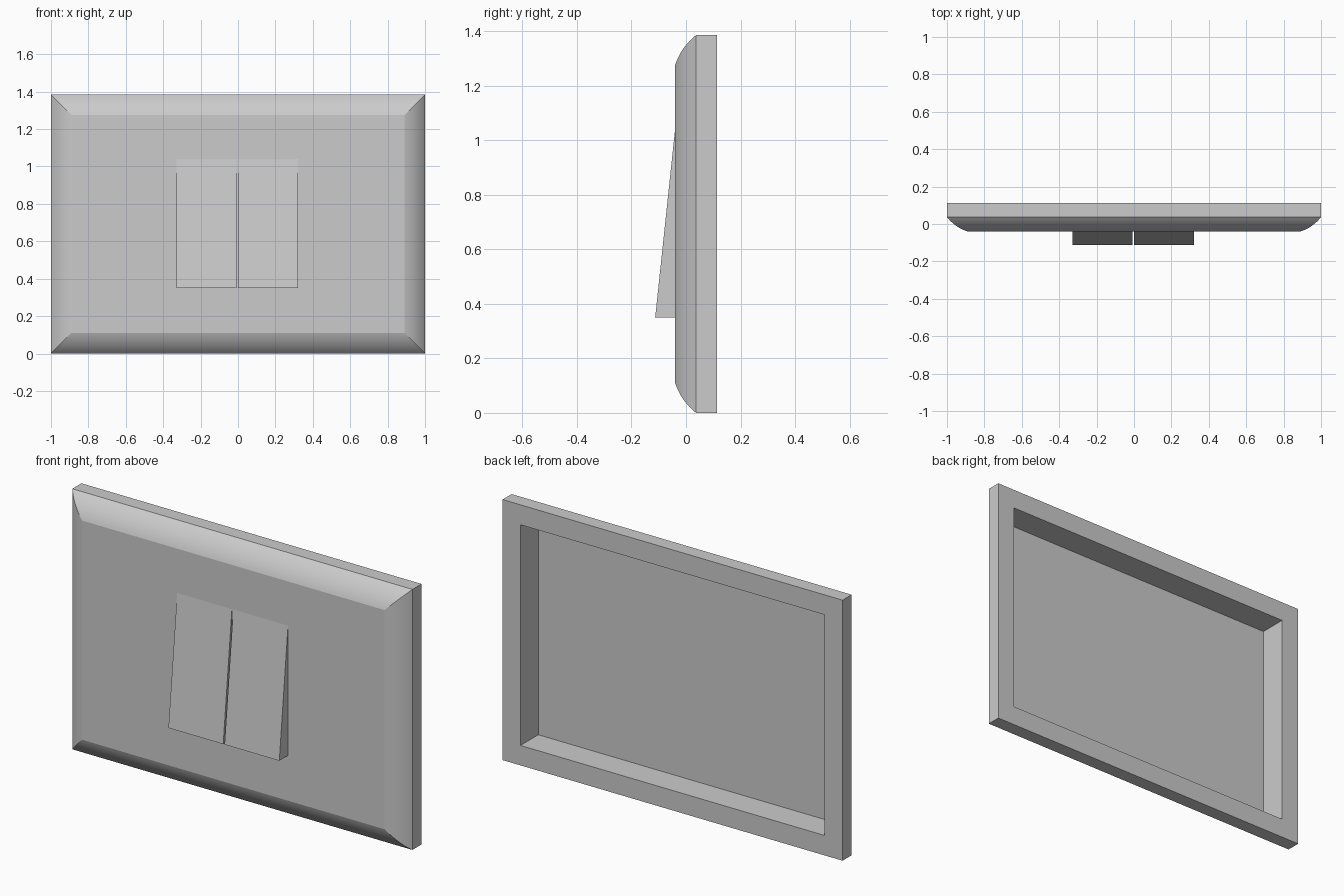
import bpy, bmesh, math

if "Cube" in bpy.data.objects:
    bpy.data.objects.remove(bpy.data.objects["Cube"])

HEIGHT = 1.385
FRONT, MID, BACK = -0.04, 0.037, 0.113   # depth levels of the plate
BORDER = 0.11


def ring(bm, inset, y):
    """Rectangular loop of vertices set in from the plate outline."""
    x, lo, hi = 1 - inset, inset, HEIGHT - inset
    return [bm.verts.new(p) for p in
            ((-x, y, lo), (x, y, lo), (x, y, hi), (-x, y, hi))]


def finish(bm, name):
    bmesh.ops.recalc_face_normals(bm, faces=bm.faces[:])
    me = bpy.data.meshes.new(name)
    bm.to_mesh(me)
    bm.free()
    ob = bpy.data.objects.new(name, me)
    bpy.context.collection.objects.link(ob)
    return ob


def arc(p, q, sagitta, steps):
    """Points on a shallow bulging curve from p to q (inset, depth)."""
    dx, dy = q[0] - p[0], q[1] - p[1]
    length = math.hypot(dx, dy)
    nx, ny = dy / length, -dx / length
    pts = []
    for i in range(steps + 1):
        t = i / steps
        b = 4 * sagitta * t * (1 - t)
        pts.append((p[0] + dx * t + nx * b, p[1] + dy * t + ny * b))
    return pts


# Wall plate: back recess, rim, curved front border with mitred corners
profile = [(BORDER - 0.004, FRONT + 0.004), (BORDER - 0.004, BACK), (0, BACK)]
profile += arc((0, MID), (BORDER, FRONT), 0.010, 10)
bm = bmesh.new()
rings = [ring(bm, *p) for p in profile]
for a, b in zip(rings, rings[1:]):
    for i in range(4):
        j = (i + 1) % 4
        bm.faces.new((a[i], a[j], b[j], b[i]))
bm.faces.new(rings[0])
bm.faces.new(rings[-1])
plate = finish(bm, "wall_plate")
bpy.context.view_layer.objects.active = plate
plate.select_set(True)
bpy.ops.object.shade_smooth_by_angle(angle=math.radians(14))
plate.select_set(False)


# Pair of wedge-shaped rocker switches
def rocker(name, x0, x1):
    bm = bmesh.new()
    side = [bm.verts.new((x0, y, z)) for y, z in
            ((FRONT, 0.35), (-0.113, 0.35), (FRONT, 1.04))]
    face = bm.faces.new(side)
    new = bmesh.ops.extrude_face_region(bm, geom=[face])["geom"]
    bmesh.ops.translate(bm, vec=(x1 - x0, 0, 0),
                        verts=[v for v in new if isinstance(v, bmesh.types.BMVert)])
    return finish(bm, name)


rocker("left_rocker", -0.33, -0.008)
rocker("right_rocker", 0.0, 0.322)
